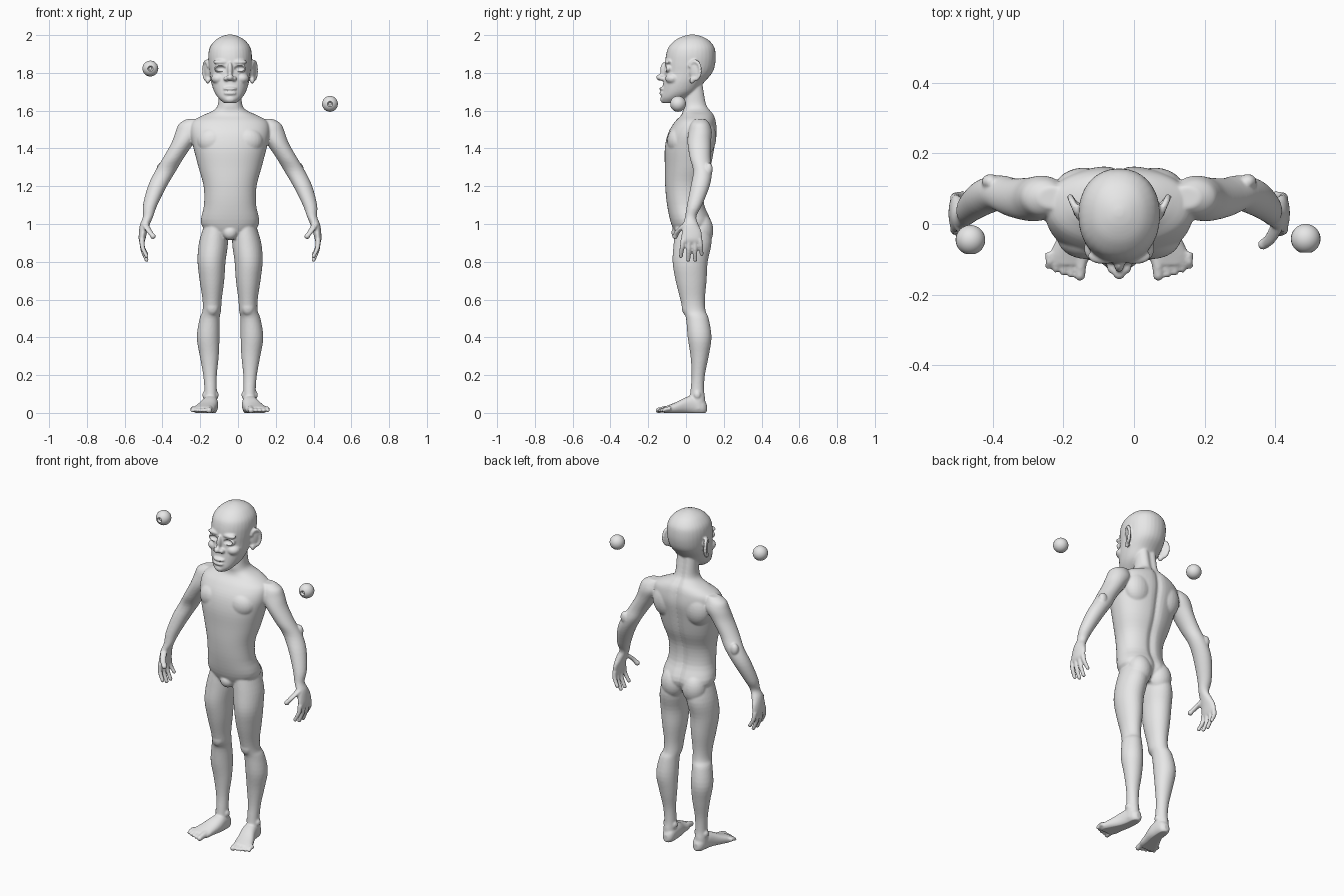
import bpy
import bmesh
import math
from mathutils import Matrix, Vector

default_cube = bpy.data.objects.get("Cube")
if default_cube:
    bpy.data.objects.remove(default_cube, do_unlink=True)

# Body sizes are written in hundredths of a unit and scaled at the end
UNIT = 0.01
BODY_CENTRE_X = -0.042

skin = bpy.data.materials.new("plain_grey")
skin.use_nodes = True
grey = (0.8, 0.8, 0.8, 1)
skin.diffuse_color = grey
skin.node_tree.nodes["Principled BSDF"].inputs["Base Color"].default_value = grey


def catmull(before, start, end, after, t):
    """Smooth interpolation between two section rows."""
    return [
        0.5 * (2 * b + (c - a) * t + (2 * a - 5 * b + 4 * c - d) * t * t
               + (3 * b - a - 3 * c + d) * t ** 3)
        for a, b, c, d in zip(before, start, end, after)
    ]


def loft(bm, rows, along="z", power=2.0, groove=0.0, sides=32, steps=4):
    """Skin rounded sections; each row is (station, x, other, half_x, half_other)."""
    sections = []
    last = len(rows) - 1
    for i in range(last):
        neighbours = rows[max(i - 1, 0)], rows[i], rows[i + 1], rows[min(i + 2, last)]
        sections += [catmull(*neighbours, step / steps) for step in range(steps)]
    sections.append(rows[last])
    rings = []
    for station, x, other, half_x, half_other in sections:
        ring = []
        for k in range(sides):
            angle = math.tau * k / sides
            c, s = math.cos(angle), math.sin(angle)
            u = x + half_x * math.copysign(abs(c) ** (2 / power), c)
            v = other + half_other * math.copysign(abs(s) ** (2 / power), s)
            if s > 0:
                v -= groove * math.exp(-(u / 2) ** 2)
            point = (u, v, station) if along == "z" else (u, station, v)
            ring.append(bm.verts.new(point))
        rings.append(ring)
    for low, high in zip(rings, rings[1:]):
        for k in range(sides):
            n = (k + 1) % sides
            bm.faces.new((low[k], low[n], high[n], high[k]))
    bm.faces.new(rings[0][::-1])
    bm.faces.new(rings[-1])


def blob(bm, centre, radius, turn=0.0):
    """Add an ellipsoid, optionally turned about the vertical."""
    matrix = (Matrix.Translation(centre) @ Matrix.Rotation(math.radians(turn), 4, "Z")
              @ Matrix.Diagonal((*radius, 1)))
    bmesh.ops.create_uvsphere(bm, u_segments=24, v_segments=16, radius=1, matrix=matrix)


def digit(bm, points, radius, along="z"):
    """Add a tapering finger or toe with a rounded tip."""
    rows = []
    for i, (x, y, z) in enumerate(points):
        r = radius * (1 - 0.1 * i)
        rows.append((z, x, y, r, r) if along == "z" else (y, x, z, r, r))
    loft(bm, rows, along, sides=16)
    blob(bm, centre=points[-1], radius=(r, r, r))


def make_object(name, bm):
    bmesh.ops.recalc_face_normals(bm, faces=bm.faces)
    mesh = bpy.data.meshes.new(name)
    bm.to_mesh(mesh)
    bm.free()
    mesh.materials.append(skin)
    obj = bpy.data.objects.new(name, mesh)
    bpy.context.collection.objects.link(obj)
    bpy.ops.object.select_all(action="DESELECT")
    bpy.context.view_layer.objects.active = obj
    obj.select_set(True)
    return obj


body = bmesh.new()

# Arm and palm
loft(body, [
    (155.5, 19, 7.5, 4, 3), (153, 21, 7.5, 6, 5), (149, 21.8, 7.5, 7, 6.2),
    (143, 25, 7, 6, 6.2), (135, 30, 7.5, 5.5, 5.5), (128, 34.2, 8.8, 5.5, 5),
    (120, 38.5, 7.5, 5, 5), (110, 42.3, 4.5, 3.8, 4), (104, 43.4, 2.5, 2.7, 3),
    (100, 45, 2.5, 2.6, 4), (96, 46, 3, 2.2, 5.2), (92, 46.6, 3, 1.8, 5.5),
    (90, 46.6, 3, 1.2, 5),
])
blob(body, centre=(36.5, 12, 129), radius=(2.5, 2.2, 3.5))

# Fingers and thumb
for base_y, tip_y, tip_z in ((-1.4, -2.7, 83), (1.6, 1.2, 81), (4.6, 4.9, 81), (7.3, 8.3, 84)):
    middle_y, middle_z = (base_y + tip_y) / 2, (92 + tip_z) / 2
    digit(body, [(46.6, base_y, 92), (46.3, middle_y, middle_z), (44.2, tip_y, tip_z)], 1.4)
digit(body, [(45, 0, 100), (43, -4, 96.5), (40.8, -5.8, 93.5)], 1.9)

# Leg
loft(body, [
    (100, 7.5, 3.5, 6, 9), (90, 8.8, 3.5, 7.7, 10), (80, 9.8, 2.2, 7.4, 9.3),
    (70, 9.6, 2.7, 6.5, 8.2), (60, 9.5, 3.5, 5.1, 6.5), (54, 9.7, 4.4, 4.9, 6),
    (50, 10.8, 6, 5.3, 6), (40, 11.6, 7.2, 6, 6.3), (30, 11, 7.2, 5, 4.8),
    (20, 10.6, 6.5, 3.6, 3.5), (12, 10.3, 6, 3.3, 3.6), (7, 10.4, 6, 3.5, 4.2),
    (2, 10.4, 6, 3.5, 4.2),
])
blob(body, centre=(9.5, 0.5, 56), radius=(3.5, 2.8, 4.5))
for ankle_x in (7.2, 13.5):
    blob(body, centre=(ankle_x, 6, 9.5), radius=(1.2, 1.8, 2))

# Buttock
blob(body, centre=(7, 7.8, 96.5), radius=(7, 6.7, 9))

# Foot and toes
loft(body, [
    (11, 10, 2.5, 1.5, 2), (9, 10, 3.3, 3.3, 4), (4, 10.3, 4.2, 4, 5),
    (0, 11, 3.8, 4.6, 4.5), (-5, 12.8, 2.6, 5.3, 3.2), (-9, 14, 1.8, 5.8, 2.4),
    (-11.5, 14.3, 1.5, 5, 1.8),
], along="y", power=2.3)
for toe in range(5):
    x, tip_y = 10.8 + 2.1 * toe + (0.5 if toe else 0), -14.6 + 0.3 * toe ** 1.6
    size = 1.9 if toe == 0 else 1.25
    digit(body, [(x, -8, 2.2), (x + 0.1, -11, 2), (x + 0.3, tip_y, 1.3)], size, "y")

# Chest muscle and shoulder blade
blob(body, centre=(9, -4, 144), radius=(8.5, 6, 7.5))
blob(body, centre=(10, 9.5, 146), radius=(8.5, 6.5, 10))

# Ear: bowl, rim and lobe
blob(body, centre=(12, 4.5, 181), radius=(1.1, 3, 5), turn=-25)
for step in range(14):
    angle = math.radians(-110 + 20 * step)
    reach = math.cos(angle)
    blob(body, centre=(12.6 + 1.3 * reach, 4.7 + 2.9 * reach, 181.3 + 4.7 * math.sin(angle)),
         radius=(1, 1, 1.1))
blob(body, centre=(11.8, 3.2, 176), radius=(1.2, 1.4, 1.7))

# Brow, eyelids, cheekbone and nostril
blob(body, centre=(4.5, -9.2, 185.7), radius=(4.5, 2.2, 1.4))
blob(body, centre=(5, -9.3, 182.3), radius=(3.5, 2, 2.3))
blob(body, centre=(6, -7, 177), radius=(4, 4, 3))
blob(body, centre=(2, -12.2, 177), radius=(1.5, 2, 1.3))

# Mirror everything so far to the other side
copy = bmesh.ops.duplicate(body, geom=body.verts[:] + body.edges[:] + body.faces[:])["geom"]
for part in copy:
    if isinstance(part, bmesh.types.BMVert):
        part.co.x = -part.co.x

# Torso and neck, with a groove down the spine
loft(body, [
    (92, 0, 3, 9, 7), (100, 0, 3, 15.3, 10.8), (110, 0, 0, 13.8, 10),
    (120, 0, -0.5, 14, 10.5), (130, 0, 1, 16.7, 12.2), (140, 0, 2, 19.3, 13.2),
    (148, 0, 3.5, 21, 13), (154, 0, 5, 20, 11), (157.5, 0, 6.2, 14.5, 8.8),
    (160, 0, 5.8, 9, 7.5), (163, 0, 4.8, 6.5, 6.6), (170, 0, 4.5, 6, 5.5),
    (177, 0, 4, 6, 5),
], power=2.2, groove=1.3, sides=64)
blob(body, centre=(0, -4, 95.5), radius=(4, 3.7, 4))

# Skull and jaw
loft(body, [
    (164, 0, -8.5, 3.2, 4), (166.5, 0, -6.5, 6, 6.8), (170, 0, -3.5, 8.4, 9.2),
    (175, 0, -1.2, 10, 10.8), (180, 0, 1.3, 10.8, 12.6), (185, 0, 2.2, 11.4, 13.3),
    (190, 0, 2.6, 11.5, 13.1), (194, 0, 2.9, 10.5, 11.9), (197.5, 0, 3.2, 7.6, 8.6),
    (199.5, 0, 3.3, 4, 4.5), (200.3, 0, 3.3, 1, 1),
], power=2.15)

# Nose, muzzle, lips and chin
blob(body, centre=(0, -11.5, 181.5), radius=(1.4, 2.2, 4.2))
blob(body, centre=(0, -13.8, 177.6), radius=(1.8, 2, 1.7))
blob(body, centre=(0, -9.4, 170), radius=(5, 3.7, 4))
for lip_z in (171.6, 169.2):
    blob(body, centre=(0, -12.3, lip_z), radius=(3.5, 1.9, 1))
blob(body, centre=(0, -11.5, 166), radius=(3, 2.2, 2))

# Fuse the body parts into one skin
bmesh.ops.scale(body, vec=(UNIT, UNIT, UNIT), verts=body.verts)
figure = make_object("body", body)
fuse = figure.modifiers.new("fuse", "REMESH")
fuse.mode = "VOXEL"
fuse.voxel_size = 0.0055
soften = figure.modifiers.new("soften", "SMOOTH")
soften.factor = 0.5
soften.iterations = 4
for modifier in (fuse.name, soften.name):
    bpy.ops.object.modifier_apply(modifier=modifier)

# Hollow the eye sockets and flatten the soles
socket = Vector((0.05, -0.108, 1.823))
for vertex in figure.data.vertices:
    co = vertex.co
    inside = 1 - ((abs(co.x) - socket.x) / 0.027) ** 2 - ((co.z - socket.z) / 0.015) ** 2
    if inside > 0 and co.y < 0:
        co.y = max(co.y, socket.y + 0.02 * math.sqrt(inside))
    co.z = max(co.z, 0)
    co.x += BODY_CENTRE_X
bpy.ops.object.shade_smooth_by_angle(angle=math.radians(50))

# Loose eyeballs with a sunken pupil facing forward
for name, place in (("right_eyeball", (-0.464, -0.045, 1.823)),
                    ("left_eyeball", (0.487, -0.042, 1.636))):
    ball = bmesh.new()
    bmesh.ops.create_uvsphere(ball, u_segments=24, v_segments=18, radius=0.042,
                              matrix=Matrix.Rotation(math.pi / 2, 4, "X"))
    for vertex in ball.verts:
        if vertex.co.y < -0.041:
            vertex.co.y += 0.012
    bmesh.ops.translate(ball, vec=place, verts=ball.verts)
    make_object(name, ball)
    bpy.ops.object.shade_smooth_by_angle(angle=math.radians(40))
